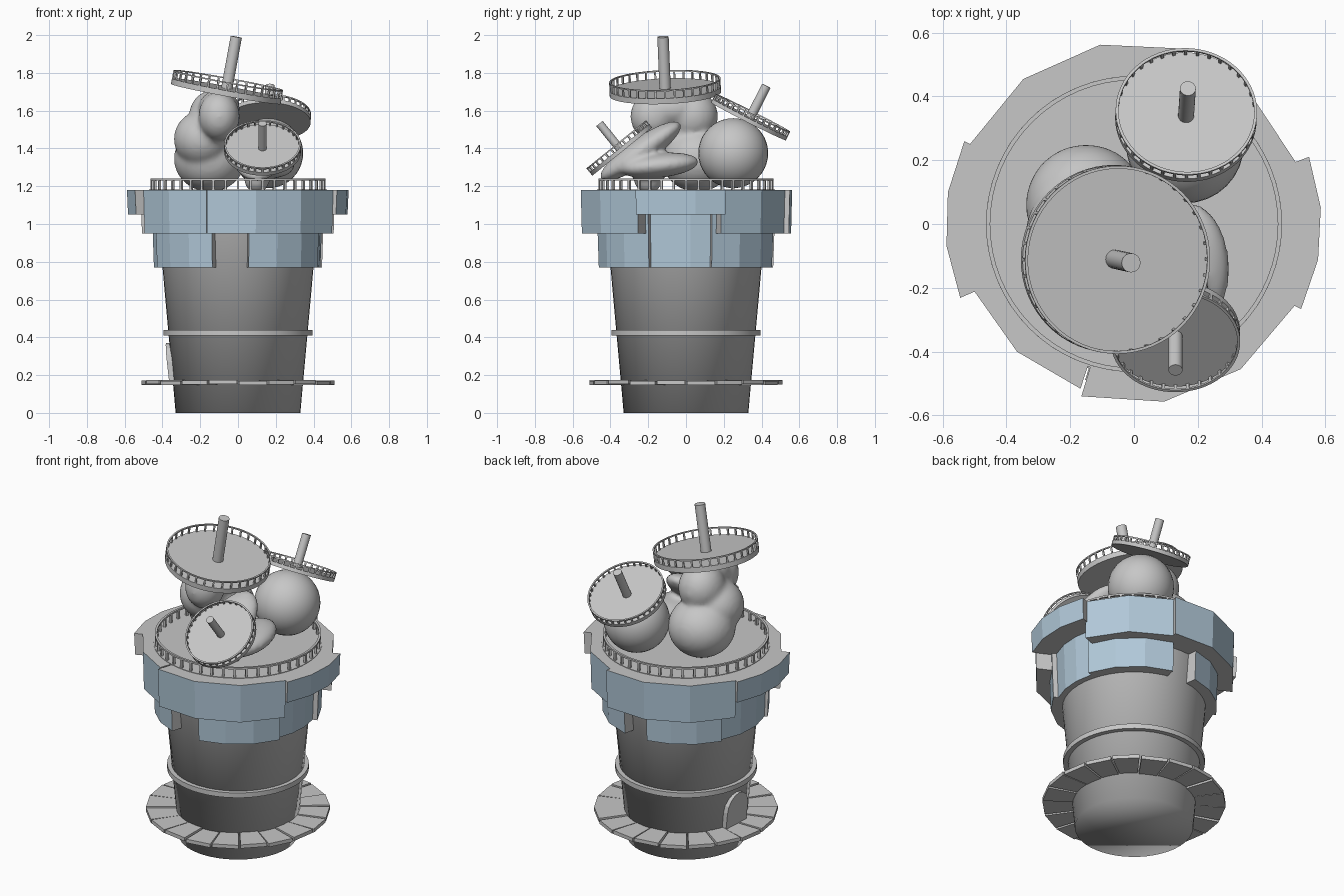
import bpy, bmesh, math
from math import sin, cos, radians, pi
from mathutils import Matrix, Vector, Euler

if "Cube" in bpy.data.objects:
    bpy.data.objects.remove(bpy.data.objects["Cube"])


def material(name, col):
    m = bpy.data.materials.new(name)
    m.diffuse_color = (*col, 1)
    m.use_nodes = True
    m.node_tree.nodes["Principled BSDF"].inputs["Base Color"].default_value = m.diffuse_color
    return m


GREY = material("light grey", (0.57, 0.57, 0.57))
BLUE = material("pale blue glass", (0.44, 0.58, 0.69))
WALL = material("wall grey", (0.48, 0.48, 0.48))


def finish(bm, name, mats, smooth=None, mat=None):
    bmesh.ops.recalc_face_normals(bm, faces=bm.faces)
    me = bpy.data.meshes.new(name)
    bm.to_mesh(me)
    bm.free()
    ob = bpy.data.objects.new(name, me)
    bpy.context.collection.objects.link(ob)
    for m in mats:
        me.materials.append(m)
    if mat:
        ob.matrix_world = mat
    if smooth:
        bpy.context.view_layer.objects.active = ob
        ob.select_set(True)
        bpy.ops.object.shade_smooth_by_angle(angle=radians(smooth))
        ob.select_set(False)
    return ob


def sector(bm, a0, a1, r0, r1, z0, z1, n, taper=0.0):
    """Solid arc block; outward faces get material index 1."""
    cols = []
    for i in range(n + 1):
        a = radians(a0 + (a1 - a0) * i / n)
        cols.append([bm.verts.new((r * cos(a), r * sin(a), z)) for r, z in
                     ((r0, z0), (r1 - taper, z0), (r1, z1), (r0, z1))])
    for c, d in zip(cols, cols[1:]):
        for k in range(4):
            f = bm.faces.new((c[k], c[(k + 1) % 4], d[(k + 1) % 4], d[k]))
            f.material_index = 1 if k == 1 else 0
    bm.faces.new(cols[0])
    bm.faces.new(cols[-1][::-1])


def annulus(bm, r0, r1, z0, z1, n=64):
    rings = [[bm.verts.new((r * cos(2 * pi * i / n), r * sin(2 * pi * i / n), z))
              for i in range(n)] for r, z in ((r0, z0), (r1, z0), (r1, z1), (r0, z1))]
    for k in range(4):
        p, q = rings[k], rings[(k + 1) % 4]
        for i in range(n):
            j = (i + 1) % n
            bm.faces.new((p[i], p[j], q[j], q[i]))


def cone(bm, r0, r1, z0, z1, n, caps=True):
    bmesh.ops.create_cone(bm, cap_ends=caps, segments=n, radius1=r0, radius2=r1,
                          depth=z1 - z0, matrix=Matrix.Translation((0, 0, (z0 + z1) / 2)))


def railing(name, r, z, h, count, post, mat=None):
    bm = bmesh.new()
    annulus(bm, r - post, r, z + h - post * 0.8, z + h)
    for i in range(count):
        m = (Matrix.Rotation(2 * pi * i / count, 4, 'Z')
             @ Matrix.Translation((r - post / 2, 0, z + h / 2 - post * 0.4))
             @ Matrix.Diagonal((post, post, h - post * 0.8, 1)))
        bmesh.ops.create_cube(bm, size=1, matrix=m)
    finish(bm, name, [GREY], 30, mat)


# tapered tower wall, smooth all over including the base
bm = bmesh.new()
cone(bm, 0.33, 0.435, 0, 1.16, 48)
top = max(bm.faces, key=lambda f: f.calc_center_median().z)
bm.faces.remove(top)
finish(bm, "tower_wall", [WALL], 180)

# middle band
bm = bmesh.new()
annulus(bm, 0.34, 0.395, 0.41, 0.44)
finish(bm, "tower_band", [GREY], 30)

# paved skirt made of separate slabs
bm = bmesh.new()
for i in range(20):
    dz = 0.003 * (i % 3 - 1)
    sector(bm, i * 18 + 0.6, i * 18 + 17.4, 0.32, 0.512, 0.15 + dz, 0.172 + dz, 1)
finish(bm, "skirt_slabs", [GREY, GREY])

# arched doorway on the left side
bm = bmesh.new()
pts = [(-0.09, 0.17), (0.09, 0.17), (0.09, 0.27)]
pts += [(0.09 * cos(t), 0.27 + 0.1 * sin(t)) for t in [pi * k / 8 for k in range(1, 8)]]
pts += [(-0.09, 0.27)]
front = [bm.verts.new((0.36 + 0.022 * (z - 0.17) / 0.2, y, z)) for y, z in pts]
back = [bm.verts.new((0.28, y, z)) for y, z in pts]
bm.faces.new(front)
bm.faces.new(back)
for i in range(len(pts)):
    j = (i + 1) % len(pts)
    bm.faces.new((front[i], front[j], back[j], back[i]))
finish(bm, "doorway", [GREY], None, Matrix.Rotation(radians(176), 4, 'Z'))

# lower window band: start, end, radius
bm = bmesh.new()
for a0, a1, r in ((-83, -25, .475), (-25, 17, .447), (17, 78, .475),
                  (97, 150, .475), (150, 203, .457), (203, 253, .475)):
    sector(bm, a0, a1, 0.39, r, 0.77, 1.06, 3, 0.01)
finish(bm, "lower_windows", [GREY, BLUE])

# upper window band: start, end, radius, bottom, segments
bm = bmesh.new()
for a0, a1, r, z0, n in ((253, 333, .565, .95, 3), (203, 252, .543, .95, 2),
                         (74, 154, .572, .95, 3), (20, 74, .545, .95, 2),
                         (154, 203, .592, 1.05, 3), (-27, 21, .588, 1.05, 3)):
    sector(bm, a0, a1, 0.40, r, z0, 1.18, n, 0.006)
finish(bm, "upper_windows", [GREY, BLUE])

# roof deck and its railing
bm = bmesh.new()
cone(bm, 0.47, 0.47, 1.12, 1.183, 64)
finish(bm, "roof_deck", [GREY], 30)
railing("deck_railing", 0.464, 1.18, 0.062, 44, 0.013)


# rounded roof forms: merged ellipsoids (centre, half sizes, tilt about x)
def blob(name, parts):
    bm = bmesh.new()
    for c, s, tilt in parts:
        m = (Matrix.Translation(c) @ Matrix.Rotation(radians(tilt), 4, 'X')
             @ Matrix.Diagonal((*s, 1)))
        bmesh.ops.create_uvsphere(bm, u_segments=32, v_segments=20, radius=1, matrix=m)
    ob = finish(bm, name, [GREY])
    if len(parts) > 1:
        rm = ob.modifiers.new("merge", 'REMESH')
        rm.mode = 'VOXEL'
        rm.voxel_size = 0.014
        rm.use_smooth_shade = True
        sm = ob.modifiers.new("soften", 'SMOOTH')
        sm.factor = 0.5
        sm.iterations = 10
    else:
        for p in ob.data.polygons:
            p.use_smooth = True


blob("back_ball", [((0.16, 0.25, 1.375), (0.185, 0.185, 0.185), 0)])
blob("tall_form", [((-.15, .06, 1.345), (.19, .19, .175), 0),
                   ((-.19, -.03, 1.45), (.15, .16, .15), 0),
                   ((-.13, .03, 1.57), (.13, .14, .14), 0),
                   ((-.10, -.08, 1.61), (.11, .16, .10), 0),
                   ((-.10, -.175, 1.57), (.11, .12, .13), 0)])
blob("front_form", [((.10, -.24, 1.385), (.14, .26, .07), 35),
                    ((.17, -.14, 1.31), (.13, .21, .065), 6),
                    ((.10, -.20, 1.25), (.07, .08, .09), 0)])


# tilted platforms: plate, railing and mast along a given normal
def platform(name, centre, normal, r, thick, rail, mast_r, mast_len, count):
    m = (Matrix.Translation(centre)
         @ Vector((0, 0, 1)).rotation_difference(Vector(normal)).to_matrix().to_4x4())
    bm = bmesh.new()
    cone(bm, r, r, -thick / 2, thick / 2, 64)
    finish(bm, name + "_plate", [GREY], 30, m)
    railing(name + "_railing", r, thick / 2, rail, count, 0.009, m)
    bm = bmesh.new()
    cone(bm, mast_r, mast_r, 0, mast_len, 24)
    finish(bm, name + "_mast", [GREY], 30, m)


platform("high_platform", (-.062, -.11, 1.703), (.18, -.04, .98), .295, .03, .045, .03, .293, 36)
platform("back_platform", (.163, .335, 1.553), (.03, .45, .89), .222, .022, .03, .025, .20, 36)
platform("front_platform", (.13, -.345, 1.392), (0, -.63, .78), .203, .022, .028, .022, .18, 32)
